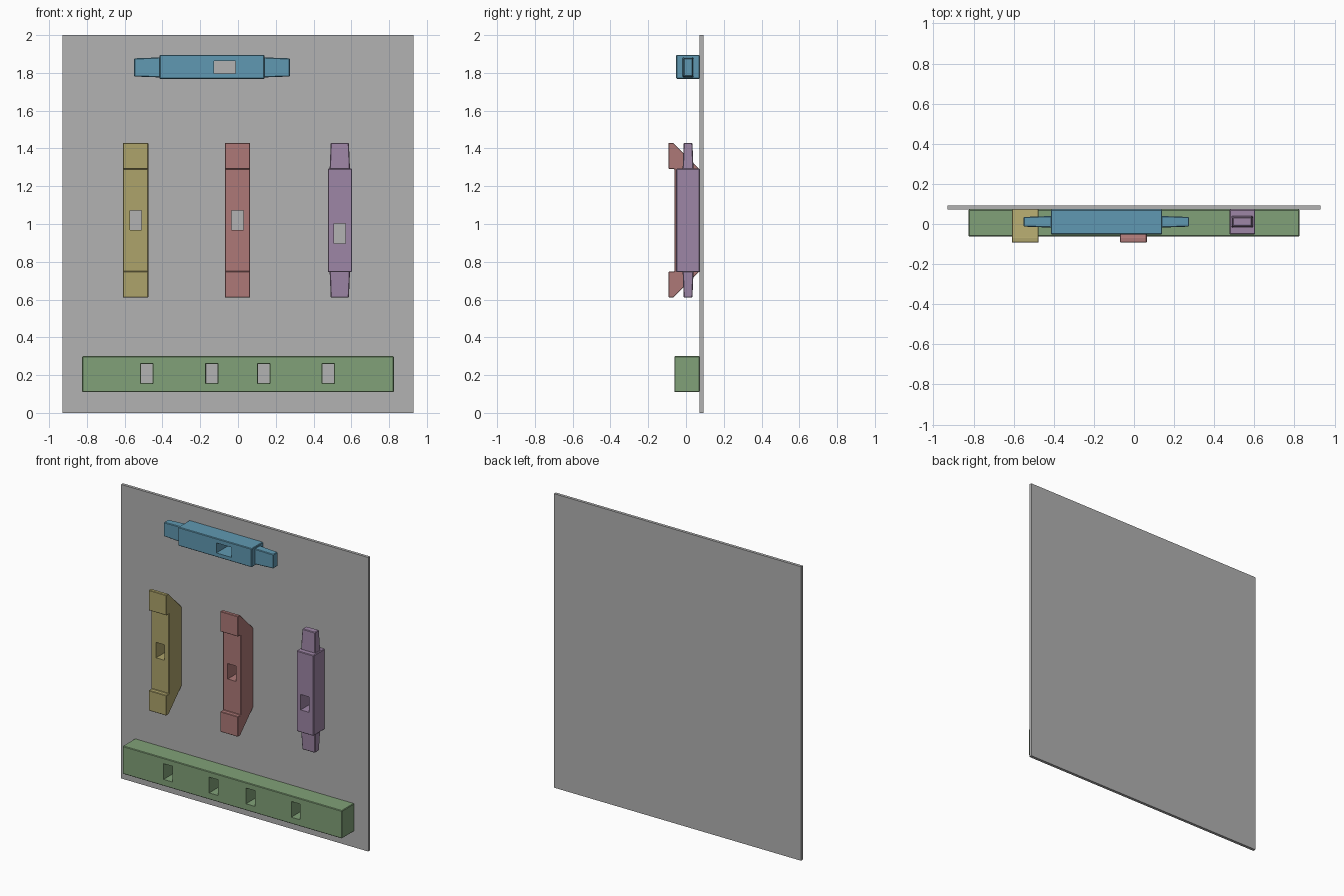
import bpy, bmesh
from mathutils import Vector

if "Cube" in bpy.data.objects:
    bpy.data.objects.remove(bpy.data.objects["Cube"])


def srgb(r, g, b):
    lin = lambda c: c / 12.92 if c <= 0.04045 else ((c + 0.055) / 1.055) ** 2.4
    return (lin(r / 255), lin(g / 255), lin(b / 255), 1)


def material(name, rgb):
    m = bpy.data.materials.new(name)
    m.diffuse_color = srgb(*rgb)
    m.use_nodes = True
    m.node_tree.nodes["Principled BSDF"].inputs["Base Color"].default_value = m.diffuse_color
    return m


grey = material("grey", (178, 178, 178))
blue = material("blue", (96, 153, 178))
yellow = material("yellow", (174, 164, 107))
red = material("red", (173, 121, 119))
purple = material("purple", (158, 134, 166))
green = material("green", (129, 161, 120))

BACK = 0.072   # front face of the board
FRONT = -0.052


def finish(bm, name, mat, bevel=0.0):
    bmesh.ops.recalc_face_normals(bm, faces=bm.faces)
    mesh = bpy.data.meshes.new(name)
    bm.to_mesh(mesh)
    bm.free()
    ob = bpy.data.objects.new(name, mesh)
    bpy.context.collection.objects.link(ob)
    if mat:
        mesh.materials.append(mat)
    if bevel:
        mod = ob.modifiers.new("bevel", 'BEVEL')
        mod.width, mod.segments = bevel, 1
        apply(ob, mod)
    return ob


def apply(ob, mod):
    bpy.context.view_layer.objects.active = ob
    bpy.ops.object.modifier_apply(modifier=mod.name)


def box(name, lo, hi, mat, bevel=0.004, taper_axis=None, taper_end=1, taper=0.0):
    """Box between two corners; one end may shrink by taper on the other axes."""
    lo, hi = Vector(lo), Vector(hi)
    mid = (lo + hi) / 2
    bm = bmesh.new()
    bmesh.ops.create_cube(bm, size=1)
    for v in bm.verts:
        side = v.co * 2
        v.co = mid + Vector(v.co[i] * (hi[i] - lo[i]) for i in range(3))
        if taper_axis is not None and side[taper_axis] * taper_end > 0:
            for i in range(3):
                if i != taper_axis:
                    v.co[i] -= side[i] * taper
    return finish(bm, name, mat, bevel)


def cut_mortise(ob, x0, x1, z0, z1, taper=0.0):
    """Cut a slot from the front through to the board."""
    cutter = box("mortise_cutter", (x0, -0.2, z0), (x1, BACK + 0.01, z1), None, 0,
                 1, 1, taper)
    cutter.hide_render = True
    mod = ob.modifiers.new("mortise", 'BOOLEAN')
    mod.operation, mod.solver, mod.object = 'DIFFERENCE', 'EXACT', cutter
    apply(ob, mod)
    bpy.data.objects.remove(cutter)


# Backing board
box("backing_board", (-0.93, BACK, 0), (0.93, 0.092, 2), grey, 0)

# Long bottom beam with four mortises
beam = box("bottom_beam", (-0.825, -0.062, 0.11), (0.825, BACK, 0.30), green)
for x in (-0.483, -0.14, 0.137, 0.478):
    cut_mortise(beam, x - 0.036, x + 0.036, 0.152, 0.265, 0.006)

# Horizontal tenoned bar
bar = box("blue_bar", (-0.415, FRONT, 1.768), (0.14, BACK, 1.895), blue)
cut_mortise(bar, -0.126, -0.014, 1.796, 1.864)
for side, x0, x1 in ((-1, -0.55, -0.41), (1, 0.135, 0.275)):
    box("blue_tenon", (x0, -0.018, 1.776), (x1, 0.040, 1.882), blue,
        0.004, 0, side, 0.005)

# Upright tenoned bar
post = box("purple_bar", (0.476, FRONT, 0.745), (0.604, BACK, 1.293), purple)
cut_mortise(post, 0.508, 0.570, 0.898, 1.003)
for side, z0, z1 in ((-1, 0.61, 0.75), (1, 1.288, 1.43)):
    box("purple_tenon", (0.485, -0.018, z0), (0.593, 0.040, z1), purple,
        0.004, 2, side, 0.006)


# Uprights with raised end blocks and sloped backs
def clamp_bar(name, x, mat):
    half = [(BACK, 0.27), (-0.068, 0.41), (-0.092, 0.41), (-0.092, 0.272), (-0.062, 0.272)]
    profile = half + [(y, -z) for y, z in reversed(half)]
    bm = bmesh.new()
    face = bm.faces.new([bm.verts.new((x - 0.067, y, 1.02 + z)) for y, z in profile])
    ext = bmesh.ops.extrude_face_region(bm, geom=[face])
    moved = [g for g in ext["geom"] if isinstance(g, bmesh.types.BMVert)]
    bmesh.ops.translate(bm, verts=moved, vec=(0.134, 0, 0))
    ob = finish(bm, name, mat, 0.003)
    cut_mortise(ob, x - 0.031, x + 0.031, 0.967, 1.072)


clamp_bar("yellow_upright", -0.542, yellow)
clamp_bar("red_upright", -0.003, red)
